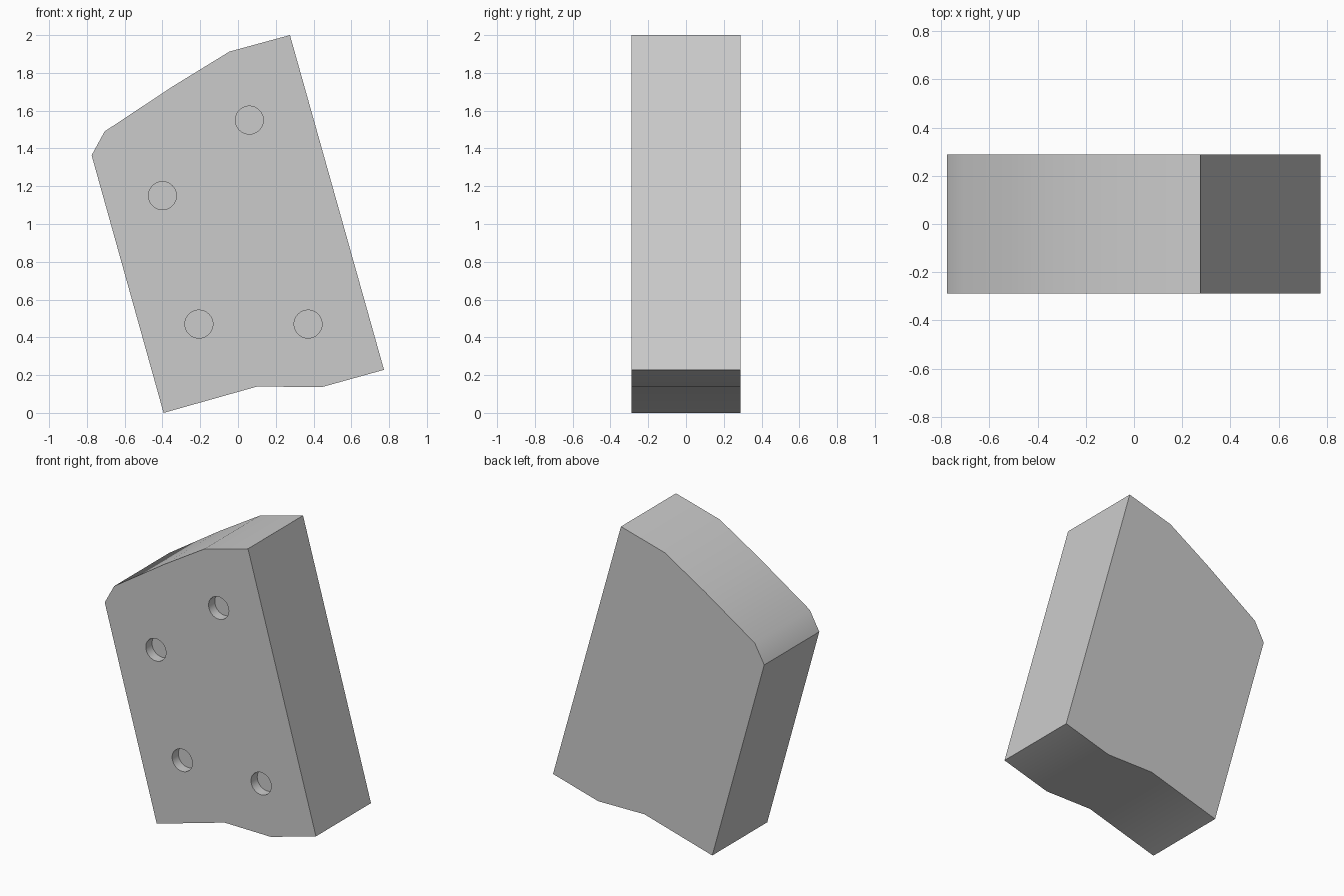
import bpy, bmesh, math
from mathutils import Matrix, Vector

cube = bpy.data.objects.get("Cube")
if cube:
    bpy.data.objects.remove(cube, do_unlink=True)

HALF_DEPTH = 0.288
HOLE_RADIUS = 0.074
HOLE_DEPTH = 0.065

grey = bpy.data.materials.new("plain grey")
grey.use_nodes = True
colour = (0.6, 0.6, 0.6, 1)
grey.diffuse_color = colour
grey.node_tree.nodes["Principled BSDF"].inputs["Base Color"].default_value = colour


def make_object(name, bm):
    bmesh.ops.recalc_face_normals(bm, faces=bm.faces)
    mesh = bpy.data.meshes.new(name)
    bm.to_mesh(mesh)
    bm.free()
    mesh.materials.append(grey)
    obj = bpy.data.objects.new(name, mesh)
    bpy.context.collection.objects.link(obj)
    return obj


# Tilted block: outline in x and z, extruded along y
outline = [(-0.394, 0), (0.103, 0.14), (0.442, 0.136), (0.773, 0.228),
           (0.275, 2), (-0.045, 1.913), (-0.34, 1.732), (-0.706, 1.49),
           (-0.775, 1.364)]
bm = bmesh.new()
front = bm.faces.new([bm.verts.new((x, -HALF_DEPTH, z)) for x, z in outline])
extruded = bmesh.ops.extrude_face_region(bm, geom=[front], use_keep_orig=True)
back_verts = [g for g in extruded["geom"] if isinstance(g, bmesh.types.BMVert)]
bmesh.ops.translate(bm, verts=back_verts, vec=Vector((0, 2 * HALF_DEPTH, 0)))
block = make_object("block", bm)

# Four shallow round holes in the front
holes = [(0.06, 1.55), (-0.4, 1.15), (-0.207, 0.47), (0.371, 0.47)]
bm = bmesh.new()
for x, z in holes:
    place = Matrix.Translation((x, -HALF_DEPTH, z)) @ Matrix.Rotation(math.pi / 2, 4, "X")
    bmesh.ops.create_cone(bm, cap_ends=True, segments=48, radius1=HOLE_RADIUS,
                          radius2=HOLE_RADIUS, depth=2 * HOLE_DEPTH, matrix=place)
cutter = make_object("hole_cutter", bm)
cutter.hide_render = True

cut = block.modifiers.new("holes", "BOOLEAN")
cut.operation = "DIFFERENCE"
cut.solver = "EXACT"
cut.object = cutter
bpy.ops.object.select_all(action="DESELECT")
block.select_set(True)
bpy.context.view_layer.objects.active = block
bpy.ops.object.modifier_apply(modifier=cut.name)
bpy.data.objects.remove(cutter, do_unlink=True)

# Soft bends along the top and bottom, crisp corners elsewhere
bpy.ops.object.shade_smooth_by_angle(angle=math.radians(35))
